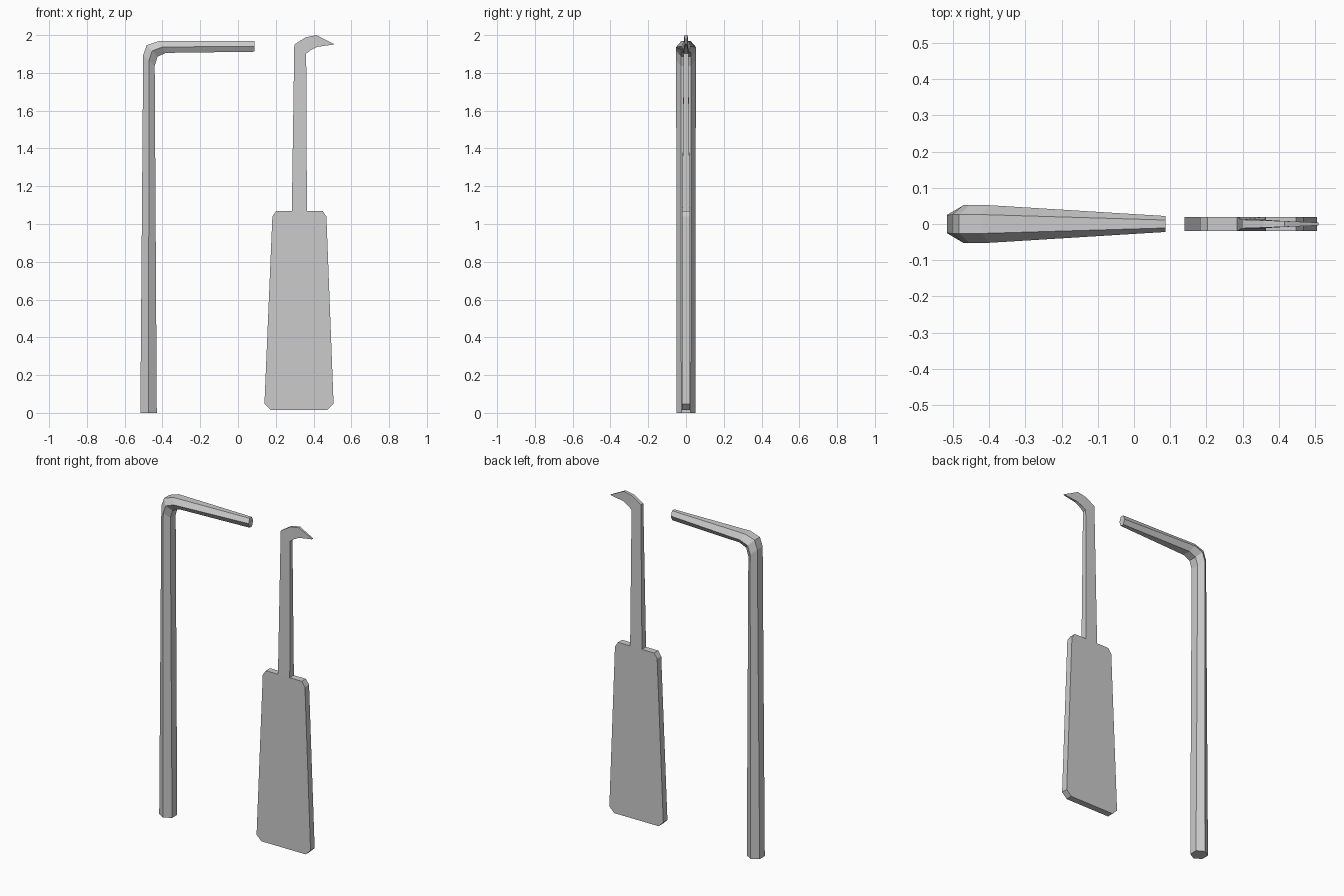
import bpy, bmesh

if "Cube" in bpy.data.objects:
    bpy.data.objects.remove(bpy.data.objects["Cube"])


def finish(bm, name):
    bmesh.ops.recalc_face_normals(bm, faces=bm.faces)
    mesh = bpy.data.meshes.new(name)
    bm.to_mesh(mesh)
    bm.free()
    obj = bpy.data.objects.new(name, mesh)
    bpy.context.collection.objects.link(obj)
    return obj


def loft(name, rings, cap_start=True):
    """Skin a list of equal-length point rings and cap the ends."""
    bm = bmesh.new()
    loops = [[bm.verts.new(p) for p in ring] for ring in rings]
    n = len(loops[0])
    for a, b in zip(loops, loops[1:]):
        for i in range(n):
            j = (i + 1) % n
            bm.faces.new((a[i], a[j], b[j], b[i]))
    if cap_start:
        bm.faces.new(loops[0])
    bm.faces.new(loops[-1])
    return finish(bm, name)


def hex_ring(outer, inner, h):
    (ox, oz), (ix, iz) = outer, inner
    mx, mz = (ox + ix) / 2, (oz + iz) / 2
    return [(ox, -h / 2, oz), (mx, -h, mz), (ix, -h / 2, iz),
            (ix, h / 2, iz), (mx, h, mz), (ox, h / 2, oz)]


def rect_ring(left, right, h):
    (lx, lz), (rx, rz) = left, right
    return [(lx, -h, lz), (rx, -h, rz), (rx, h, rz), (lx, h, lz)]


# Bent hexagonal bar, tapering towards the end of the short arm
loft("bent_hex_bar", [hex_ring(*r) for r in (
    ((-0.517, 0.0), (-0.43, 0.0), 0.05),
    ((-0.502, 1.895), (-0.441, 1.837), 0.052),
    ((-0.483, 1.947), (-0.426, 1.886), 0.052),
    ((-0.42, 1.968), (-0.382, 1.906), 0.052),
    ((0.087, 1.97), (0.087, 1.912), 0.022),
)])

# Flat handle: chamfered trapezoid plate
profile = [(0.172, 0.016), (0.473, 0.016), (0.506, 0.048), (0.468, 1.04),
           (0.447, 1.07), (0.203, 1.07), (0.182, 1.04), (0.14, 0.048)]
loft("pick_handle", [[(x, y, z) for x, z in profile] for y in (-0.02, 0.02)])

# Shaft and curved hook, thinning towards the tip
loft("pick_shaft_and_hook", [rect_ring(*r) for r in (
    ((0.285, 1.07), (0.365, 1.07), 0.02),
    ((0.298, 1.95), (0.361, 1.902), 0.012),
    ((0.357, 1.988), (0.385, 1.92), 0.010),
    ((0.415, 2.0), (0.42, 1.938), 0.008),
    ((0.509, 1.953), (0.505, 1.950), 0.004),
)], cap_start=False)
